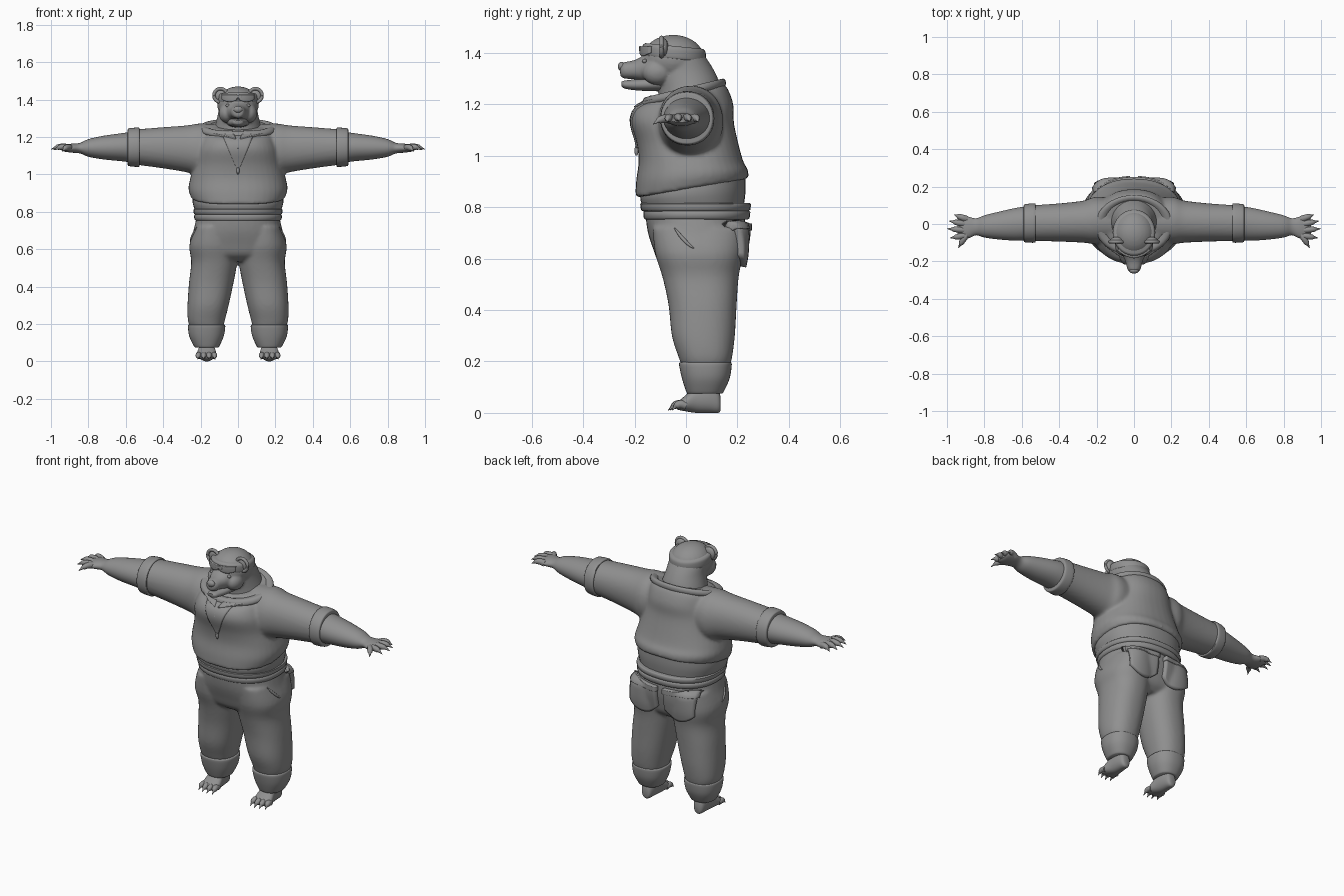
import bpy, bmesh, math
from mathutils import Vector, Matrix
from mathutils.bvhtree import BVHTree

cube = bpy.data.objects.get("Cube")
if cube:
    bpy.data.objects.remove(cube, do_unlink=True)

grey = bpy.data.materials.new("plain_grey")
grey.use_nodes = True
grey.diffuse_color = (0.28, 0.28, 0.28, 1)
for node in grey.node_tree.nodes:
    if node.type == 'BSDF_PRINCIPLED':
        node.inputs["Base Color"].default_value = grey.diffuse_color


def build(name, *shells, blend=0, thick=0):
    """One object from (verts, faces) shells; blend fuses them into one skin."""
    verts, faces = [], []
    for v, f in shells:
        base = len(verts)
        verts += v
        faces += [[i + base for i in face] for face in f]
    me = bpy.data.meshes.new(name)
    me.from_pydata([tuple(v) for v in verts], [], faces)
    bm = bmesh.new()
    bm.from_mesh(me)
    bmesh.ops.recalc_face_normals(bm, faces=bm.faces[:])
    bm.to_mesh(me)
    bm.free()
    me.shade_smooth()
    me.set_sharp_from_angle(angle=math.radians(45))
    me.materials.append(grey)
    ob = bpy.data.objects.new(name, me)
    bpy.context.collection.objects.link(ob)
    if blend:
        mod = ob.modifiers.new("fuse", 'REMESH')
        mod.mode = 'VOXEL'
        mod.voxel_size = blend
        mod.use_smooth_shade = True
        mod = ob.modifiers.new("soften", 'SMOOTH')
        mod.factor, mod.iterations = 0.5, 6
    if thick:
        mod = ob.modifiers.new("thickness", 'SOLIDIFY')
        mod.thickness, mod.offset = thick, 0
    return ob


def mirror(shell):
    return [(-v[0], v[1], v[2]) for v in shell[0]], shell[1]


def pair(name, *shells, **kw):
    build("left_" + name, *shells, **kw)
    build("right_" + name, *[mirror(s) for s in shells], **kw)


def skin(rows, seg):
    """Faces joining rows of ring vertices, with capped ends."""
    n = len(rows)
    faces = [[r * seg + i, r * seg + (i + 1) % seg, (r + 1) * seg + (i + 1) % seg, (r + 1) * seg + i]
             for r in range(n - 1) for i in range(seg)]
    faces += [list(range(seg)), list(range((n - 1) * seg, n * seg))]
    return [v for row in rows for v in row], faces


def spline(keys, sub):
    """Catmull-Rom samples through tuples."""
    out = []
    for i in range(len(keys) - 1):
        a, b, c, d = (keys[max(0, min(len(keys) - 1, i + k))] for k in (-1, 0, 1, 2))
        for s in range(sub):
            t = s / sub
            out.append([0.5 * (2 * q + (r - p) * t + (2 * p - 5 * q + 4 * r - w) * t * t
                               + (3 * q - p - 3 * r + w) * t ** 3) for p, q, r, w in zip(a, b, c, d)])
    return out + [list(keys[-1])]


def loft(axis, rings, sub=4, seg=40, power=2.3):
    """Rings are (position, a min, a max, b min, b max, tilt) along an axis."""
    rows = []
    for t, a0, a1, b0, b1, tilt in spline([tuple(r) + (0,) * (6 - len(r)) for r in rings], sub):
        row = []
        for i in range(seg):
            ang = math.tau * i / seg
            c, s = math.cos(ang), math.sin(ang)
            a = (a0 + a1) / 2 + (a1 - a0) / 2 * math.copysign(abs(c) ** (2 / power), c)
            b = (b0 + b1) / 2 + (b1 - b0) / 2 * math.copysign(abs(s) ** (2 / power), s)
            p = t + tilt * b
            row.append({'x': (p, a, b), 'y': (a, p, b), 'z': (a, b, p)}[axis])
        rows.append(row)
    return skin(rows, seg)


def sym(axis, rings, **kw):
    return loft(axis, [(r[0], -r[1], r[1]) + tuple(r[2:]) for r in rings], **kw)


def tube(points, radii, sub=3, seg=12):
    keys = spline([tuple(p) + (r,) for p, r in zip(points, radii)], sub)
    pts = [Vector(k[:3]) for k in keys]
    rows = []
    for i, p in enumerate(pts):
        d = pts[min(i + 1, len(pts) - 1)] - pts[max(i - 1, 0)]
        q = d.to_track_quat('Z', 'Y')
        r = max(keys[i][3], 0.0005)
        rows.append([p + q @ Vector((r * math.cos(math.tau * k / seg), r * math.sin(math.tau * k / seg), 0))
                     for k in range(seg)])
    return skin(rows, seg)


def ball(center, radii):
    bm = bmesh.new()
    bmesh.ops.create_uvsphere(bm, u_segments=24, v_segments=16, radius=1,
                              matrix=Matrix.Translation(center) @ Matrix.Diagonal((*radii, 1)))
    bm.verts.index_update()
    out = [v.co.copy() for v in bm.verts], [[v.index for v in f.verts] for f in bm.faces]
    bm.free()
    return out


def surface(target):
    """Function that drops a point onto a finished part along a direction."""
    tree = BVHTree.FromObject(target, bpy.context.evaluated_depsgraph_get())

    def drop(point, direction):
        d = Vector(direction)
        start = Vector(point) - 2 * d
        hit = tree.ray_cast(start, d)[0]
        return hit if hit else tree.find_nearest(Vector(point))[0]
    return drop


def patch(drop, direction, shape, n=12):
    verts = [drop(shape(i / n, j / n), direction) for j in range(n + 1) for i in range(n + 1)]
    faces = [[j * (n + 1) + i, j * (n + 1) + i + 1, (j + 1) * (n + 1) + i + 1, (j + 1) * (n + 1) + i]
             for j in range(n) for i in range(n)]
    return verts, faces


# Trousers: pelvis and two legs fused
pelvis = sym('z', [(.77, .222, -.158, .228), (.70, .238, -.148, .23), (.63, .258, -.125, .218),
                   (.57, .245, -.1, .2), (.535, .17, -.05, .16)])
leg = loft('z', [(.72, .03, .23, -.13, .225), (.62, 0, .26, -.12, .222), (.53, .004, .25, -.092, .205),
                 (.42, .024, .262, -.068, .197), (.3, .05, .27, -.055, .19), (.22, .07, .268, -.03, .18),
                 (.18, .08, .255, -.015, .17)])
trousers = build("trousers", pelvis, leg, mirror(leg), blend=.009)
pair("trouser_cuff", loft('z', [(.197, .076, .26, -.022, .174), (.188, .068, .267, -.027, .178),
                                (.135, .076, .261, -.016, .17), (.085, .098, .238, 0, .148),
                                (.075, .105, .23, .006, .14)]))
build("waistband", sym('z', [(.752, .222, -.158, .24), (.758, .232, -.164, .247),
                             (.78, .234, -.166, .25), (.786, .226, -.16, .244)], sub=2))
build("belt", sym('z', [(.784, .226, -.166, .24), (.79, .236, -.175, .25),
                        (.812, .238, -.178, .252), (.816, .23, -.17, .246)], sub=2))

# Trouser pockets
on_trousers = surface(trousers)
pair("back_pocket", patch(on_trousers, (0, -1, 0), lambda u, v: (
    .025 + .175 * u, .3, .73 - v * (.115 + .045 * (1 - abs(2 * u - 1) ** 2)))), thick=.045)
pair("back_pocket_hem", patch(on_trousers, (0, -1, 0), lambda u, v: (
    .02 + .185 * u, .3, .735 - .025 * v)), thick=.054)
slit = [on_trousers((.3, -.045 + .075 * t, .72 - .11 * t + .03 * t * t), (-1, 0, 0))
        for t in (0, .25, .5, .75, 1)]
pair("side_pocket_slit", tube(slit, [.002, .006, .007, .006, .002]))

# Undershirt and pullover
build("undershirt", sym('z', [(.8, .228, -.168, .224), (.85, .243, -.178, .232, .08),
                              (.9, .24, -.17, .23, .17)]))
body = sym('z', [(.87, .25, -.197, .243, .17), (.92, .265, -.194, .241, .1), (.98, .255, -.184, .222),
                 (1.05, .235, -.192, .203), (1.13, .22, -.214, .186), (1.19, .2, -.2, .184, .05),
                 (1.235, .185, -.16, .16, .18), (1.262, .15, -.12, .13, .22)])
sleeve = loft('x', [(.06, -.1, .13, 1.0, 1.265), (.2, -.108, .145, .99, 1.272), (.27, -.1, .125, 1.01, 1.262),
                    (.4, -.094, .11, 1.032, 1.252), (.55, -.09, .1, 1.052, 1.24)], power=2.1)
pullover = build("pullover", body, sleeve, mirror(sleeve), blend=.009)
pair("sleeve_cuff", loft('x', [(.526, -.092, .1, 1.05, 1.24), (.532, -.1, .11, 1.04, 1.25),
                               (.582, -.098, .106, 1.044, 1.246), (.59, -.09, .098, 1.052, 1.238)],
                         power=2.1))
build("collar", sym('z', [(1.222, .19, -.155, .145, .24), (1.242, .208, -.17, .155, .24),
                          (1.262, .2, -.164, .15, .24), (1.264, .175, -.145, .132, .24),
                          (1.245, .135, -.105, .115, .24)], power=2))
on_pullover = surface(pullover)
build("neck_placket", patch(on_pullover, (0, 1, 0), lambda u, v: (
    (2 * u - 1) * (.004 + .082 * (1 - v)), -.3, 1.215 - .19 * v)), thick=.012)
pair("collar_lapel", patch(on_pullover, (0, 1, 0), lambda u, v: (
    .03 + .13 * u - .02 * v, -.3, 1.225 - v * (.012 + .03 * (1 - u)))), thick=.022)
zip_line = [on_pullover((0, -.3, 1.2 - .045 * i), (0, 1, 0)) for i in range(5)]
build("zip", tube(zip_line, [.006] * 5))
build("zip_pull", ball(zip_line[-1] + Vector((0, -.006, 0)), (.008, .008, .02)))

# Forearms, palms and clawed fingers
forearm = loft('x', [(.55, -.085, .095, 1.06, 1.23), (.62, -.089, .088, 1.07, 1.22),
                     (.72, -.083, .066, 1.08, 1.206), (.8, -.072, .046, 1.094, 1.188),
                     (.845, -.06, .03, 1.112, 1.168), (.89, -.078, .04, 1.116, 1.164),
                     (.93, -.076, .036, 1.122, 1.156), (.945, -.06, .025, 1.13, 1.15)], power=2)
fingers = []
for y0, x1, y1, z1 in ((.026, .963, .05, 1.13), (-.002, .99, .016, 1.133), (-.034, 1, -.025, 1.134),
                       (-.06, .984, -.075, 1.13), (-.055, .94, -.128, 1.122)):
    a, b = Vector((.895, y0, 1.14)), Vector((x1, y1, z1))
    path = [a.lerp(b, t) + Vector((0, 0, .012 * math.sin(math.pi * t))) for t in (0, .35, .65, .76, 1)]
    fingers.append(tube(path, [.018, .0165, .0135, .008, .001]))
pair("arm_and_hand", forearm, *fingers)

# Feet with clawed toes
foot = loft('y', [(.135, .15, .185, .01, .06), (.125, .138, .198, 0, .09), (.09, .128, .207, 0, .115),
                  (.04, .122, .212, 0, .105), (0, .116, .22, .006, .07), (-.03, .12, .218, .012, .045),
                  (-.038, .13, .208, .018, .038)], power=2.2)
toes = []
for i, reach in enumerate((-.062, -.07, -.068, -.055)):
    x = .13 + .026 * i
    a, b = Vector((x, 0, .028)), Vector((x + .005 * (i - 1.5), reach, .01))
    path = [a.lerp(b, t) + Vector((0, 0, .014 * math.sin(math.pi * t))) for t in (0, .4, .68, .78, 1)]
    toes.append(tube(path, [.016, .016, .013, .007, .001]))
pair("foot", foot, *toes)

# Head: neck, skull and muzzle fused
neck = sym('z', [(1.2, .14, -.11, .135), (1.26, .122, -.108, .13, .15), (1.33, .106, -.12, .11),
                 (1.39, .1, -.13, .072), (1.43, .07, -.1, .04)], power=2)
skull = ball((0, -.05, 1.375), (.112, .122, .095))
muzzle = sym('y', [(-.08, .085, 1.27, 1.42), (-.15, .068, 1.285, 1.396), (-.2, .046, 1.297, 1.372),
                   (-.24, .036, 1.3, 1.364), (-.256, .024, 1.31, 1.356)], power=2.2)
cheek = ball((.058, -.11, 1.325), (.045, .06, .05))
head = build("head", neck, skull, muzzle, cheek, mirror(cheek), blend=.006)
build("lower_jaw", sym('y', [(-.08, .065, 1.25, 1.32), (-.16, .05, 1.252, 1.303), (-.21, .036, 1.256, 1.296),
                             (-.24, .028, 1.262, 1.292), (-.25, .016, 1.27, 1.288)], power=2.2))
build("nose", ball((0, -.25, 1.347), (.025, .015, .018)))
on_head = surface(head)
pair("eye", ball(on_head((.055, -.2, 1.368), (0, 1, 0)), (.011, .009, .009)))

# Cupped ears
rim = [(.093 + .036 * math.cos(a), -.095, 1.422 + .036 * math.sin(a))
       for a in [math.tau * k / 12 for k in range(-3, 8)]]
pair("ear", ball((.091, -.085, 1.42), (.036, .016, .036)), tube(rim, [.009] * len(rim)))

# Headband and goggles pushed up on the brow
band = build("headband", sym('z', [(1.37, .106, -.164, .07, -.1), (1.378, .113, -.17, .077, -.1),
                                   (1.41, .113, -.169, .076, -.1), (1.422, .104, -.158, .066, -.1)],
                             power=2))
on_band = surface(band)
pair("goggle_lens", patch(on_band, (0, 1, 0), lambda u, v: (
    .004 + .076 * u, -.3, 1.424 - .034 * v * (1 - .3 * (2 * u - 1) ** 2))), thick=.022)
build("goggle_bridge", patch(on_band, (0, 1, 0), lambda u, v: (
    .02 * (2 * u - 1), -.3, 1.422 - .014 * v)), thick=.026)
